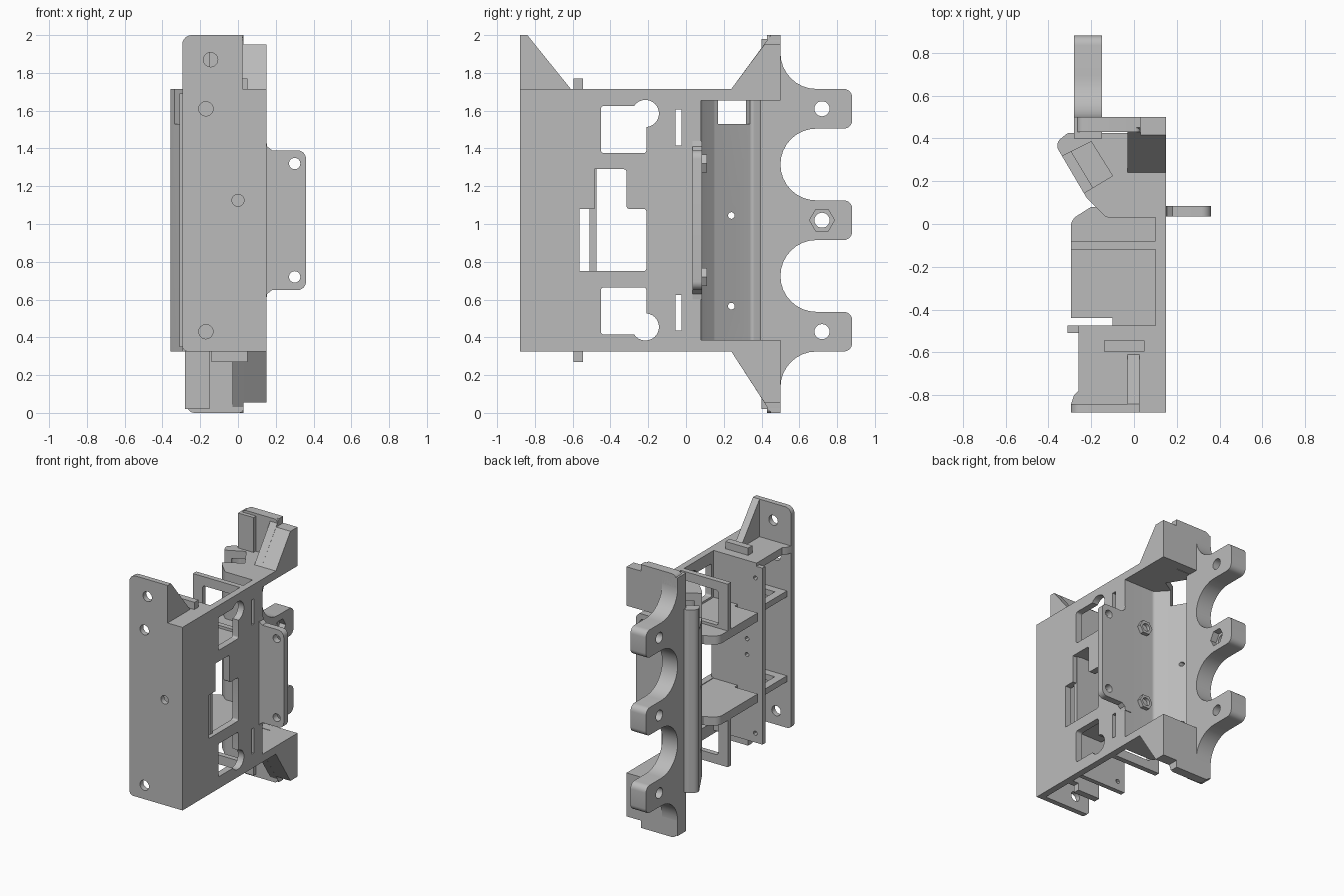
import bpy, bmesh, math
from mathutils import Vector

if "Cube" in bpy.data.objects:
    bpy.data.objects.remove(bpy.data.objects["Cube"])

grey = bpy.data.materials.new("plain grey")
grey.use_nodes = True
grey.diffuse_color = (0.5, 0.5, 0.5, 1)
grey.node_tree.nodes["Principled BSDF"].inputs["Base Color"].default_value = (0.5, 0.5, 0.5, 1)

MID = 1.02          # height of the mirror plane
LOW, HIGH = 0.325, 1.715


def rounded(points):
    """Outline whose corners (a, b, radius) are replaced by arcs."""
    out = []
    for i, p in enumerate(points):
        c = Vector(p[:2])
        if len(p) == 2:
            out.append(c)
            continue
        u = (Vector(points[i - 1][:2]) - c).normalized()
        v = (Vector(points[(i + 1) % len(points)][:2]) - c).normalized()
        half = u.angle(v) / 2
        centre = c + (u + v).normalized() * p[2] / math.sin(half)
        a = c + u * p[2] / math.tan(half) - centre
        b = c + v * p[2] / math.tan(half) - centre
        turn = a.angle_signed(b)
        for k in range(7):
            ang = -turn * k / 6
            out.append(centre + Vector((a.x * math.cos(ang) - a.y * math.sin(ang),
                                        a.x * math.sin(ang) + a.y * math.cos(ang))))
    return out


def prism(name, points, axis, lo, hi):
    """Extrude an outline along an axis; outline is in the other two axes in order."""
    bm = bmesh.new()
    order = {"x": lambda p, t: (t, p[0], p[1]), "y": lambda p, t: (p[0], t, p[1]),
             "z": lambda p, t: (p[0], p[1], t)}[axis]
    face = bm.faces.new([bm.verts.new(order(p, lo)) for p in rounded(points)])
    ext = bmesh.ops.extrude_face_region(bm, geom=[face])["geom"]
    shift = Vector(order((0, 0), hi - lo))
    bmesh.ops.translate(bm, vec=shift, verts=[g for g in ext if isinstance(g, bmesh.types.BMVert)])
    bmesh.ops.recalc_face_normals(bm, faces=bm.faces)
    mesh = bpy.data.meshes.new(name)
    bm.to_mesh(mesh)
    bm.free()
    mesh.materials.append(grey)
    obj = bpy.data.objects.new(name, mesh)
    bpy.context.collection.objects.link(obj)
    return obj


def rect(a0, a1, b0, b1, r=None):
    pts = [(a0, b0), (a1, b0), (a1, b1), (a0, b1)]
    return [p + (r,) for p in pts] if r else pts


def circle(a, b, r, n=24):
    return [(a + r * math.cos(2 * math.pi * k / n), b + r * math.sin(2 * math.pi * k / n))
            for k in range(n)]


def cut(obj, points, axis, lo, hi):
    tool = prism("cutter", points, axis, lo, hi)
    mod = obj.modifiers.new("cut", "BOOLEAN")
    mod.operation, mod.solver, mod.object = "DIFFERENCE", "EXACT", tool
    bpy.context.view_layer.objects.active = obj
    bpy.ops.object.modifier_apply(modifier=mod.name)
    bpy.data.objects.remove(tool)


def flip(points):
    """Mirror an outline whose second coordinate is height."""
    return [(p[0], 2 * MID - p[1]) + tuple(p[2:]) for p in points]


def both(z0, z1):
    return (("upper", z0, z1), ("lower", 2 * MID - z1, 2 * MID - z0))


# Side plate with its windows and slots
side = prism("side_plate", rect(-0.87, 0.08, LOW, HIGH), "x", 0.1, 0.15)
for mirror in (lambda p: p, flip):
    cut(side, mirror(rect(-0.45, -0.21, 1.375, 1.625, 0.015)), "x", 0, 0.3)
    cut(side, mirror(circle(-0.215, 1.585, 0.072)), "x", 0, 0.3)
    cut(side, mirror(rect(-0.055, -0.025, 1.415, 1.605)), "x", 0, 0.3)
cut(side, [(-0.565, 0.75), (-0.21, 0.75, 0.015), (-0.21, 1.08, 0.015), (-0.315, 1.08, 0.015),
           (-0.315, 1.29, 0.015), (-0.485, 1.29), (-0.485, 1.08), (-0.565, 1.08)], "x", 0, 0.3)

# Front plate with raised ear and screw holes
front = prism("front_plate", [(-0.295, LOW, 0.03), (0.15, LOW), (0.15, HIGH), (0.025, HIGH),
                              (0.025, 2), (-0.295, 2, 0.05)], "y", -0.88, -0.84)
for x, z, r in ((-0.145, 1.87, 0.038), (-0.17, 1.61, 0.038), (-0.17, 0.43, 0.038), (0, 1.125, 0.032)):
    cut(front, circle(x, z, r), "y", -1, -0.7)
prism("front_gusset", [(-0.86, 1.7), (-0.61, HIGH), (-0.84, 2), (-0.86, 2)], "x", -0.03, 0.025)
prism("front_top_floor", rect(-0.26, 0.12, -0.85, -0.475), "z", 1.66, HIGH)
prism("front_fillet", [(-0.295, -0.845), (-0.02, -0.845), (-0.05, -0.835), (-0.25, -0.825),
                       (-0.26, -0.78), (-0.28, -0.8)], "z", 1.66, HIGH)

# Locating nubs, frames and shelves inside the bracket
for word, z0, z1 in both(1.64, 1.77):
    prism(word + "_nub", rect(-0.14, 0.05, -0.595, -0.545), "z", z0, z1)
prism("lower_nub_root", rect(0.03, 0.12, -0.595, -0.545), "z", LOW, 0.4)
divider = prism("divider_plate", rect(-0.31, 0.12, 0.35, 1.69), "y", -0.51, -0.475)
for x, z in ((-0.25, 0.42), (-0.25, 1.6), (-0.18, 1.0), (-0.18, 1.12)):
    cut(divider, circle(x, z, 0.016, 12), "y", -0.6, -0.4)
for word, z0, z1 in both(1.32, 1.365):
    ledge = prism(word + "_front_ledge", rect(-0.26, 0.12, -0.85, -0.49), "z", z0, z1)
    cut(ledge, rect(-0.2, 0.05, -0.78, -0.56), "z", 0, 2)
for word, z0, z1 in both(1.295, 1.36):
    prism(word + "_shelf", [(0.12, -0.44), (-0.295, -0.44), (-0.295, 0.02, 0.06), (-0.2, 0.08),
                            (0.12, 0.05)], "z", z0, z1)
    prism(word + "_shelf_bridge", rect(-0.1, 0.12, -0.49, -0.43), "z", z0, z1)
for word, z0, z1 in both(1.31, HIGH):
    frame = prism(word + "_frame", rect(-0.295, 0.12, z0, z1), "y", -0.12, -0.08)
    cut(frame, rect(-0.215, 0.1, z0 + 0.07, z1 - 0.07, 0.02), "y", -0.3, 0.1)

# Folded wall that forms the recess, with capped ends
outer = [(0.15, 0.03), (-0.13, 0.03, 0.04), (-0.22, 0.12, 0.04), (-0.37, 0.375, 0.04),
         (-0.31, 0.425, 0.03), (-0.15, 0.425)]
inner = [(-0.15, 0.395), (-0.26, 0.395, 0.03), (-0.3, 0.35, 0.02), (-0.18, 0.15, 0.03),
         (-0.11, 0.08, 0.03), (0.15, 0.08)]
wall = prism("folded_wall", outer + inner, "z", LOW, HIGH)
slot = [(-0.35, 0.31), (-0.2, 0.385), (-0.1, 0.225), (-0.25, 0.135)]
cut(wall, slot, "z", 1.53, 1.8)
for z in (0.565, 1.045):
    cut(wall, circle(0.24, z, 0.018, 12), "x", -0.5, 0)
for word, z0, z1 in both(1.655, HIGH):
    cap = prism(word + "_cap", outer[:3] + [(-0.3, 0.26), (-0.3, 0.4), (-0.15, 0.425), (0.15, 0.425)],
                "z", z0, z1)
    cut(cap, circle(0.08, 0.17, 0.032), "z", 0, 2)
    if word == "upper":
        cut(cap, slot, "z", 1.53, 1.8)

# Back ears with sloping gussets
for word, base, step, tip in (("upper", 1.655, 1.95, 2.0), ("lower", 0.385, 0.055, 0.0)):
    prism(word + "_back_ear", [(-0.27, base), (0.15, base), (0.15, step), (0.03, step),
                               (0.03, tip, 0.025), (-0.27, tip, 0.04)], "y", 0.43, 0.5)
    edge = HIGH if word == "upper" else LOW
    prism(word + "_back_gusset", [(0.24, edge), (0.08, edge), (0.08, base), (0.5, base), (0.5, step),
                                  (0.415, step)], "x", -0.03, 0.15)
    slope = (tip - edge) / 0.21
    prism(word + "_gusset_crest", [(0.24, edge), (0.5, edge), (0.5, tip), (0.45, tip)], "x", -0.03, 0.03)

# Back strip with three scalloped mounting lugs
profile = [(0.4, 0.02), (0.5, 0.02)]
for z in (0.43, 1.02, 1.61):
    for k in range(9):
        a = math.pi - math.pi / 2 * (1 - k / 8)
        ang = math.pi / 2 * k / 8
        profile.append((0.69 - 0.19 * math.cos(ang), z - 0.295 + 0.19 * math.sin(ang)))
    profile += [(0.88, z - 0.105, 0.045), (0.88, z + 0.105, 0.045)]
    for k in range(8):
        ang = math.pi / 2 * k / 8
        profile.append((0.69 - 0.19 * math.sin(ang), z + 0.295 - 0.19 * math.cos(ang)))
profile += [(0.5, 1.905), (0.5, 1.98), (0.4, 1.98)]
lugs = prism("mounting_lugs", profile, "x", -0.28, -0.15)
for z in (0.43, 1.02, 1.61):
    cut(lugs, circle(0.72, z, 0.04), "x", -0.5, 0)
cut(lugs, circle(0.72, 1.02, 0.066, 6), "x", -0.2, 0)

# Outer tab with screw holes and nuts
tab = prism("side_tab", [(0.1, 0.6), (0.15, 0.6), (0.155, 0.63), (0.18, 0.65), (0.36, 0.65, 0.045),
                         (0.36, 1.39, 0.045), (0.18, 1.39), (0.155, 1.41), (0.15, 1.44), (0.1, 1.44)],
            "y", 0.035, 0.085)
for word, z in (("upper", 1.32), ("lower", 0.72)):
    cut(tab, circle(0.3, z, 0.03), "y", -0.2, 0.2)
    nut = prism(word + "_nut", circle(-0.02, z, 0.055, 6), "y", 0.075, 0.11)
    cut(nut, circle(-0.02, z, 0.03), "y", 0.085, 0.2)

# Smooth the rounded edges only
for obj in bpy.context.collection.objects:
    if obj.type == "MESH" and grey.name in obj.data.materials:
        bpy.ops.object.select_all(action="DESELECT")
        obj.select_set(True)
        bpy.context.view_layer.objects.active = obj
        bpy.ops.object.shade_smooth_by_angle(angle=math.radians(30))
